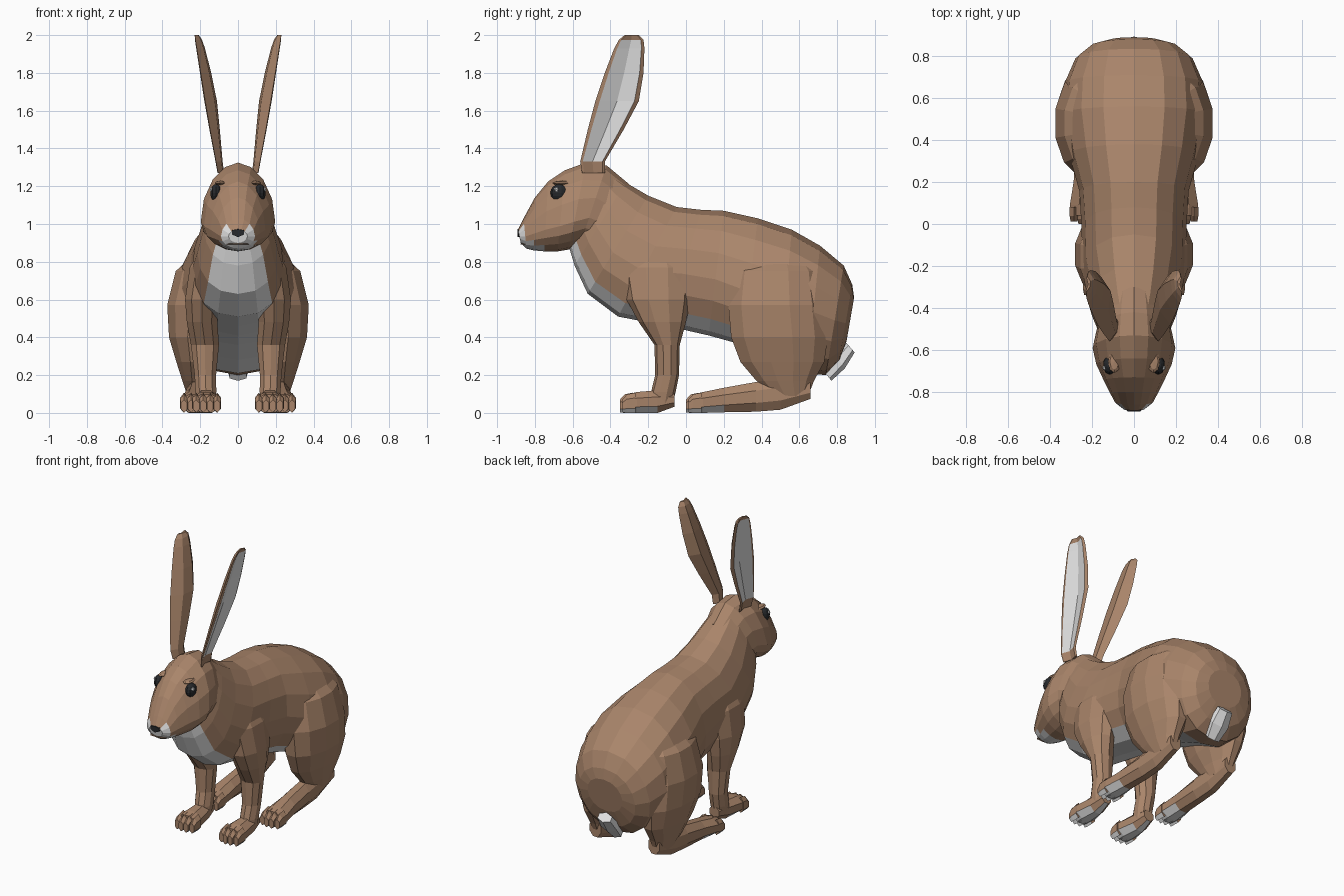
import bpy
import bmesh
import math
from mathutils import Vector

default_cube = bpy.data.objects.get("Cube")
if default_cube:
    bpy.data.objects.remove(default_cube, do_unlink=True)


def make_material(name, colour):
    material = bpy.data.materials.new(name)
    material.use_nodes = True
    material.diffuse_color = (*colour, 1)
    shader = material.node_tree.nodes["Principled BSDF"]
    shader.inputs["Base Color"].default_value = (*colour, 1)
    shader.inputs["Roughness"].default_value = 0.9
    return material


BROWN = make_material("brown fur", (0.40, 0.235, 0.145))
PALE = make_material("pale fur", (0.78, 0.78, 0.78))
BLACK = make_material("black", (0.02, 0.022, 0.025))
WHITE = make_material("eye glint", (0.9, 0.9, 0.9))


def finish(bm, name, materials):
    bmesh.ops.recalc_face_normals(bm, faces=bm.faces)
    mesh = bpy.data.meshes.new(name)
    bm.to_mesh(mesh)
    bm.free()
    for material in materials:
        mesh.materials.append(material)
    obj = bpy.data.objects.new(name, mesh)
    bpy.context.collection.objects.link(obj)
    return obj


def loft(name, rings, is_pale=None, materials=(BROWN, PALE), side=1):
    """Skin a row of rings; is_pale(ring, segment, centre) picks the second colour."""
    bm = bmesh.new()
    rows = [[bm.verts.new((p[0] * side, p[1], p[2])) for p in ring] for ring in rings]
    count = len(rows[0])
    for i in range(len(rows) - 1):
        for k in range(count):
            n = (k + 1) % count
            face = bm.faces.new((rows[i][k], rows[i][n], rows[i + 1][n], rows[i + 1][k]))
            if is_pale and is_pale(i, k, face.calc_center_median()):
                face.material_index = 1
    for i, row in ((0, rows[0]), (len(rows) - 1, rows[-1])):
        cap = bm.faces.new(row)
        if is_pale and is_pale(i, -1, cap.calc_center_median()):
            cap.material_index = 1
    return finish(bm, name, materials)


def body_ring(top, bottom, width, widest, sides=16, power=0.88):
    """Slice between a top and a bottom (y, z) point, widest at a given fraction."""
    points = []
    for k in range(sides):
        a = -math.pi / 2 + math.tau * k / sides
        c, s = math.cos(a), math.sin(a)
        x = math.copysign(abs(c) ** power, c) * width if abs(c) > 1e-6 else 0
        t = widest + s * ((1 - widest) if s > 0 else widest)
        points.append((x, bottom[0] + (top[0] - bottom[0]) * t,
                       bottom[1] + (top[1] - bottom[1]) * t))
    return points


def flat_ring(x, y, z, rx, ry, sides=10):
    angles = [math.tau * (k + 0.5) / sides for k in range(sides)]
    return [(x + rx * math.cos(a), y + ry * math.sin(a), z) for a in angles]


def upright_ring(x, y, z, rx, rz, sides=8):
    angles = [math.tau * (k + 0.5) / sides for k in range(sides)]
    return [(x + rx * math.cos(a), y, max(0, z + rz * math.sin(a))) for a in angles]


def ball(name, place, size, material, u=10, v=8):
    bm = bmesh.new()
    bmesh.ops.create_uvsphere(bm, u_segments=u, v_segments=v, radius=1)
    for vert in bm.verts:
        vert.co = Vector([p + c * s for p, c, s in zip(place, vert.co, size)])
    return finish(bm, name, [material])


# Torso from neck to rump, with pale chest and belly
torso = [
    ((-0.42, 1.29), (-0.62, 0.88), 0.14, 0.5),
    ((-0.32, 1.22), (-0.59, 0.78), 0.18, 0.45),
    ((-0.2, 1.15), (-0.52, 0.63), 0.215, 0.42),
    ((-0.05, 1.09), (-0.36, 0.51), 0.245, 0.42),
    ((0.08, 1.075), (-0.1, 0.46), 0.25, 0.45),
    ((0.2, 1.07), (0.12, 0.41), 0.26, 0.45),
    ((0.38, 1.03), (0.3, 0.36), 0.31, 0.42),
    ((0.56, 0.97), (0.5, 0.28), 0.34, 0.45),
    ((0.71, 0.885), (0.64, 0.21), 0.33, 0.48),
    ((0.835, 0.78), (0.74, 0.2), 0.28, 0.5),
    ((0.88, 0.68), (0.81, 0.27), 0.21, 0.5),
    ((0.89, 0.61), (0.85, 0.38), 0.13, 0.5),
]
loft("torso", [body_ring(*r) for r in torso],
     lambda i, k, c: k in (0, 1, 14, 15) and c.y < 0.6)

# Head, with pale muzzle and chin
head = [
    ((-0.3, 1.21), (-0.48, 0.85), 0.15, 0.4),
    ((-0.42, 1.31), (-0.56, 0.89), 0.18, 0.34),
    ((-0.53, 1.325), (-0.62, 0.865), 0.197, 0.32),
    ((-0.64, 1.285), (-0.68, 0.855), 0.18, 0.31),
    ((-0.73, 1.225), (-0.75, 0.855), 0.145, 0.31),
    ((-0.8, 1.14), (-0.805, 0.86), 0.115, 0.32),
    ((-0.86, 1.03), (-0.845, 0.87), 0.09, 0.4),
    ((-0.89, 0.97), (-0.875, 0.9), 0.05, 0.5),
]
loft("head", [body_ring(*r, power=1.1) for r in head],
     lambda i, k, c: (c.y < -0.76 and c.z < 0.9) or (c.y < -0.84 and c.z < 0.985))

# Nose wedge and mouth line
loft("nose", [body_ring((-0.86, 0.98), (-0.86, 0.93), 0.042, 0.7, 6),
              body_ring((-0.893, 0.972), (-0.893, 0.93), 0.036, 0.7, 6)],
     materials=[BLACK])
loft("mouth", [body_ring((-0.83, 0.895), (-0.83, 0.889), 0.082, 0.5, 6),
               body_ring((-0.876, 0.898), (-0.876, 0.892), 0.05, 0.5, 6)],
     materials=[BROWN])

# Tail block
loft("tail", [body_ring((0.73, 0.22), (0.77, 0.17), 0.05, 0.5, 6),
              body_ring((0.79, 0.31), (0.84, 0.235), 0.07, 0.5, 6),
              body_ring((0.85, 0.37), (0.893, 0.32), 0.055, 0.5, 6)],
     materials=[PALE])

# Ear levels (z, front y, back y, x) and the section (along, outward)
ear_levels = [
    (1.27, -0.55, -0.43, 0.1), (1.33, -0.56, -0.43, 0.11),
    (1.5, -0.52, -0.33, 0.138), (1.65, -0.48, -0.25, 0.162),
    (1.8, -0.43, -0.225, 0.187), (1.93, -0.38, -0.22, 0.21),
    (1.975, -0.355, -0.225, 0.219), (2.0, -0.325, -0.25, 0.224),
]
ear_section = [(0, 0.05), (0.3, -0.17), (0.7, -0.22), (1, -0.02),
               (0.9, 0.03), (0.5, -0.07), (0.1, 0.07)]

shoulder = [
    (0.1, -0.17, 0.95, 0.06, 0.1), (0.165, -0.155, 0.77, 0.095, 0.19),
    (0.19, -0.145, 0.6, 0.095, 0.17), (0.19, -0.125, 0.48, 0.085, 0.125),
    (0.175, -0.1, 0.36, 0.078, 0.067), (0.173, -0.1, 0.2, 0.06, 0.063),
    (0.17, -0.12, 0.11, 0.058, 0.065), (0.17, -0.13, 0.05, 0.05, 0.06),
]
thigh = [
    (0.1, 0.48, 0.9, 0.07, 0.12), (0.19, 0.48, 0.75, 0.145, 0.24),
    (0.22, 0.48, 0.57, 0.16, 0.265), (0.23, 0.495, 0.4, 0.14, 0.265),
    (0.225, 0.51, 0.27, 0.105, 0.23), (0.225, 0.525, 0.17, 0.072, 0.158),
    (0.22, 0.55, 0.09, 0.05, 0.1),
]
front_paw = [
    (0.17, -0.06, 0.07, 0.04, 0.04), (0.17, -0.15, 0.06, 0.06, 0.065),
    (0.168, -0.26, 0.055, 0.08, 0.06), (0.167, -0.31, 0.05, 0.076, 0.052),
]
hind_foot = [
    (0.22, 0.66, 0.13, 0.045, 0.06), (0.22, 0.5, 0.1, 0.055, 0.09),
    (0.22, 0.37, 0.085, 0.06, 0.085), (0.225, 0.2, 0.068, 0.068, 0.07),
    (0.23, 0.09, 0.055, 0.082, 0.06), (0.23, 0.04, 0.05, 0.077, 0.052),
]


def toes(label, x, y, side):
    for i in range(4):
        tx = x + (i - 1.5) * 0.037
        ty = y + (0.012 if i in (0, 3) else 0)
        loft(f"{label}_toe_{i + 1}",
             [upright_ring(tx, ty + 0.07, 0.052, 0.025, 0.055, 6),
              upright_ring(tx, ty + 0.025, 0.048, 0.024, 0.05, 6),
              upright_ring(tx, ty, 0.036, 0.019, 0.034, 6)],
             lambda i, k, c: c.z < 0.034, side=side)


for label, side in (("left", 1), ("right", -1)):
    # Ears with a pale hollow facing outward
    rings = []
    for z, front, back, x in ear_levels:
        width = back - front
        rings.append([(x + out * width, front + along * width, z)
                      for along, out in ear_section])
    loft(f"{label}_ear", rings, lambda i, k, c: k in (4, 5) and 0 < i < 6, side=side)

    # Front leg and paw
    loft(f"{label}_front_leg", [flat_ring(*r) for r in shoulder], side=side)
    loft(f"{label}_front_paw", [upright_ring(*r) for r in front_paw],
         lambda i, k, c: c.z < 0.036 and (c.y < -0.16 or c.z < 0.02), side=side)
    toes(f"{label}_front", 0.166, -0.35, side)

    # Hind leg and long foot
    loft(f"{label}_thigh", [flat_ring(*r, 12) for r in thigh], side=side)
    loft(f"{label}_hind_foot", [upright_ring(*r) for r in hind_foot],
         lambda i, k, c: c.z < 0.036 and c.y < 0.22, side=side)
    toes(f"{label}_hind", 0.23, 0, side)

    # Eye, glint and brow
    ball(f"{label}_eye", (side * 0.117, -0.672, 1.165), (0.031, 0.046, 0.046), BLACK)
    ball(f"{label}_eye_glint", (side * 0.139, -0.685, 1.182), (0.012, 0.013, 0.013), WHITE, 6, 4)
    ball(f"{label}_brow", (side * 0.094, -0.655, 1.217), (0.03, 0.055, 0.012), BROWN, 8, 4)
